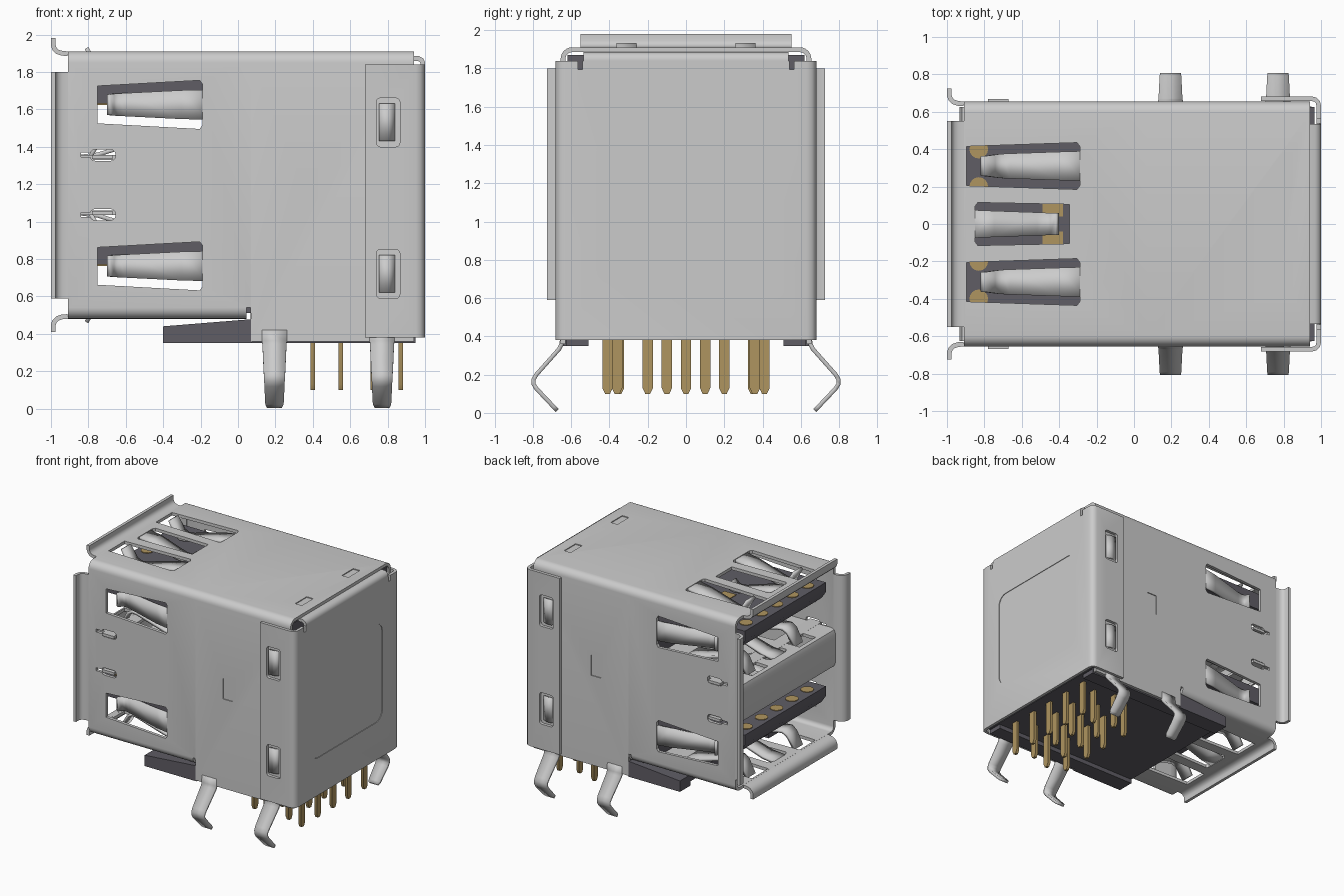
import bpy, bmesh, math
from mathutils import Vector

if "Cube" in bpy.data.objects:
    bpy.data.objects.remove(bpy.data.objects["Cube"])


def material(name, col):
    m = bpy.data.materials.new(name)
    m.diffuse_color = (*col, 1)
    m.use_nodes = True
    m.node_tree.nodes["Principled BSDF"].inputs["Base Color"].default_value = m.diffuse_color
    return m


STEEL = material("steel", (0.6, 0.6, 0.6))
PLASTIC = material("dark plastic", (0.115, 0.11, 0.13))
GOLD = material("gold", (0.43, 0.3, 0.115))
T = 0.025  # sheet thickness


def finish(name, bm, mat):
    bmesh.ops.recalc_face_normals(bm, faces=bm.faces)
    me = bpy.data.meshes.new(name)
    bm.to_mesh(me)
    bm.free()
    ob = bpy.data.objects.new(name, me)
    bpy.context.collection.objects.link(ob)
    me.materials.append(mat)
    return ob


def prism(name, pts, axis, lo, hi, mat=STEEL):
    """Extrude a 2D outline along an axis."""
    place = {'x': lambda a, b, c: (c, a, b), 'y': lambda a, b, c: (a, c, b),
             'z': lambda a, b, c: (a, b, c)}[axis]
    bm = bmesh.new()
    n = len(pts)
    A = [bm.verts.new(place(*p, lo)) for p in pts]
    B = [bm.verts.new(place(*p, hi)) for p in pts]
    bm.faces.new(A)
    bm.faces.new(B)
    for i in range(n):
        j = (i + 1) % n
        bm.faces.new((A[i], A[j], B[j], B[i]))
    return finish(name, bm, mat)


def box(name, x0, x1, y0, y1, z0, z1, mat=STEEL):
    return prism(name, [(x0, y0), (x1, y0), (x1, y1), (x0, y1)], 'z', z0, z1, mat)


def rounded(a0, b0, a1, b1, rt, rb, n=6):
    """Rounded rectangle with separate top and bottom radii."""
    out = []
    for ca, cb, r, start in ((a1, b1, rt, 0), (a0, b1, rt, 90), (a0, b0, rb, 180), (a1, b0, rb, 270)):
        ca += -r if ca == a1 else r
        cb += -r if cb == b1 else r
        for k in range(n + 1 if r else 1):
            t = math.radians(start + 90 * k / n)
            out.append((ca + r * math.cos(t), cb + r * math.sin(t)))
    return out


def ribbon(name, path, axis, lo, hi, t=T):
    """Bent sheet: thicken an open centre line and extrude it."""
    P = [Vector(p) for p in path]
    left, right = [], []
    for i, p in enumerate(P):
        d0 = (p - P[max(i - 1, 0)]).normalized()
        d1 = (P[min(i + 1, len(P) - 1)] - p).normalized()
        d = (d0 + d1).normalized()
        ref = d1 if d1.length else d0
        off = Vector((-d.y, d.x)) * (t / 2 / max(d.dot(ref), 0.5))
        left.append(tuple(p + off))
        right.append(tuple(p - off))
    return prism(name, left + right[::-1], axis, lo, hi)


def strip(name, rows, place):
    """Tapered bent strip from (along, depth, half width) rows."""
    bm = bmesh.new()
    V = [(bm.verts.new(place(a, d, -w)), bm.verts.new(place(a, d, w))) for a, d, w in rows]
    for (p, q), (r, s) in zip(V, V[1:]):
        bm.faces.new((p, q, s, r))
    ob = finish(name, bm, STEEL)
    m = ob.modifiers.new("thick", 'SOLIDIFY')
    m.thickness, m.offset = 0.022, 0
    return ob


def cut(ob, cutters):
    for c in cutters:
        m = ob.modifiers.new("cut", 'BOOLEAN')
        m.operation, m.solver, m.object = 'DIFFERENCE', 'EXACT', c
        bpy.context.view_layer.objects.active = ob
        bpy.ops.object.modifier_apply(modifier=m.name)


cutters = []


def cutter(ob):
    ob.hide_render = True
    cutters.append(ob)
    return ob


def slot(c, xe, xr, h0, h1, axis, lo, hi):
    s = 0.015 if xr > xe else -0.015
    return cutter(prism("cutter", [(xe, c - h0), (xr - s, c - h1), (xr, c - h1 + .02), (xr, c + h1 - .02),
                                   (xr - s, c + h1), (xe, c + h0)], axis, lo, hi))


# Shell: closed tube at the front, open-bottomed at the rear
front = prism("front_shell", rounded(-.655, .48, .655, 1.91, .06, .06), 'x', -.91, .07)
rear = prism("rear_shell", rounded(-.655, .36, .655, 1.91, .06, 0), 'x', .07, .94)
cut(front, [cutter(prism("cutter", rounded(-.63, .505, .63, 1.885, .035, .035), 'x', -1.2, 1.2))])
cut(rear, [cutter(prism("cutter", rounded(-.63, .2, .63, 1.885, .035, 0), 'x', -.2, 1.2))])

side_slots = [slot(c, -.75, -.19, .10, .13, 'y', -.8, .8) for c in (1.625, .762)]
flat_slots = [slot(.31 * s, -.895, -.29, .105, .125, 'z', .3, 2.1) for s in (-1, 1)]
flat_slots.append(slot(0, -.345, -.85, .105, .115, 'z', .3, 2.1))
tab_slots = [cutter(prism("cutter", rounded(-.79, z - .03, -.655, z + .03, .025, .025, 3), 'y', -.8, .8))
             for z in (1.355, 1.037)]
tab_slots += [cutter(box("cutter", -.84, -.78, -.8, .8, z - .012, z + .012)) for z in (1.356, 1.036)]
relief = cutter(box("cutter", .045, .066, -.8, .8, .4, .54))
cut(front, side_slots + flat_slots + tab_slots + [relief])

# Shallow latch dents on the sides and the top
dents = [cutter(box("cutter", .32, .41, *sorted((s * .648, s * .7)), 1.1, 1.27)) for s in (-1, 1)]
dents += [cutter(box("cutter", .79, .85, *sorted((s * .23, s * .38)), 1.903, 2)) for s in (-1, 1)]
cut(rear, dents)

# Flared mouth flanges
flare = [(-.91, 0), (-.94, .002), (-.965, .010), (-.981, .026), (-.988, .045), (-.988, .083)]
ribbon("top_flange", [(x, 1.8975 + d) for x, d in flare], 'y', -.55, .55)
ribbon("bottom_flange", [(x, .4925 - d) for x, d in flare], 'y', -.55, .55)
for s in (-1, 1):
    ribbon("side_flange", [(x, s * (.6425 + d)) for x, d in flare], 'z', .59, 1.8)

# Divider between the two ports, with tabs through the side walls
divider = ribbon("divider", [(0, 1.343), (-.89, 1.343), (-.91, 1.335), (-.92, 1.31), (-.92, 1.08),
                             (-.91, 1.055), (-.89, 1.047), (0, 1.047)], 'y', -.625, .625)
cut(divider, flat_slots)
for z in (1.345, 1.045):
    box("divider_tab", -.78, -.67, -.667, .667, z - .011, z + .011)

# Spring fingers in every slot
side_rows = [(-.17, 0, .08), (-.3, .02, .077), (-.6, .095, .062), (-.64, .1, .06), (-.67, .088, .058), (-.69, .05, .055)]
flat_rows = [(-.27, 0, .08), (-.4, .02, .076), (-.66, .09, .067), (-.71, .095, .065), (-.75, .07, .06), (-.81, -.03, .052)]
mid_rows = [(-.87, 0, .075), (-.75, .015, .07), (-.52, .085, .062), (-.47, .09, .06), (-.44, .08, .06), (-.41, .05, .06)]
for s in (-1, 1):
    for c in (1.625, .762):
        strip("side_spring", side_rows, lambda a, d, w: (a, s * (.643 - d), c + w))
for z, s in ((1.8975, -1), (.4925, 1), (1.343, 1), (1.047, -1)):
    for c in (-.31, .31):
        strip("outer_spring", flat_rows, lambda a, d, w: (a, c + w, z + s * d))
    strip("centre_spring", mid_rows, lambda a, d, w: (a, w, z + s * d))

# Rear cover wrapping round the sides, with latch windows
half = [(.68, .67), (.95, .67), (.97, .665), (.983, .652), (.988, .63)]
cover = ribbon("rear_cover", half + [(x, -y) for x, y in half[::-1]], 'z', .38, 1.84, .024)
windows = [cutter(prism("cutter", rounded(.74, z - .13, .865, z + .13, .02, .02, 3), 'y', -.8, .8))
           for z in (1.53, .72)]
notches = [cutter(box("cutter", .9, 1.1, s * .552 - .012, s * .552 + .012, 1.795, 1.9)) for s in (-1, 1)]
panel = cutter(prism("cutter", rounded(-.46, .69, .46, 1.5, .08, .08), 'x', .995, 1.1))
cut(cover, windows + notches + [panel])
ribbon("cover_top_fold", [(.9875, 1.84), (.9875, 1.85), (.98, 1.864), (.965, 1.872), (.9, 1.872)],
       'y', -.535, .535)
for s in (-1, 1):
    for z in (1.53, .72):
        strip("latch_tab", [(.835, .652, .1), (.8, .668, .1), (.755, .668, .1)],
              lambda a, d, w: (a, s * d, z + w))

# Board clip legs
leg_rows = [(.42, .645, .066), (.36, .65, .066), (.335, .662, .064), (.2, .782, .058), (.175, .797, .056),
            (.15, .797, .055), (.125, .78, .054), (.03, .69, .049), (.012, .672, .04)]
for x in (.195, .77):
    for s in (-1, 1):
        strip("clip_leg", leg_rows, lambda a, d, w: (x + w, s * d, a))

# Plastic housing, base rails and port tongues
box("housing", -.1, .93, -.62, .62, .51, 1.87, PLASTIC)
box("housing_floor", .068, .965, -.625, .625, .385, .53, PLASTIC)
wedge = [(-.4, .385), (.07, .385), (.07, .478), (-.4, .44)]
prism("base_wedge", wedge, 'y', -.65, .65, PLASTIC)
for s in (-1, 1):
    box("base_rail", -.4, .075, *sorted((s * .51, s * .65)), .35, .39, PLASTIC)
    box("rear_rail", .07, .95, *sorted((s * .51, s * .628)), .35, .39, PLASTIC)
for z in (1.63, .77):
    prism("port_tongue", [(-.91, z + .14), (-.91, z + .06), (-.87, z), (-.05, z), (-.05, z + .14)],
          'y', -.53, .53, PLASTIC)
    # Contacts on the tongue
    for y in (-.4, -.2, 0, .2, .4):
        disc = [(-.83 + .05 * math.cos(k * math.pi / 8), y + .05 * math.sin(k * math.pi / 8)) for k in range(16)]
        prism("round_contact", disc, 'z', z + .137, z + .145, GOLD)
    for y in (-.35, -.1, .1, .35):
        box("strip_contact", -.8, -.1, y - .04, y + .04, z - .008, z + .01, GOLD)
    for y in (-.085, .085):
        box("contact_pad", -.49, -.38, y - .045, y + .045, z + .137, z + .145, GOLD)

# Solder pins in four rows
for x, ys in ((.4, (-.35, -.1, .1, .35)), (.55, (-.41, -.2, 0, .2, .41)),
              (.72, (-.36, -.1, .1, .36)), (.87, (-.41, -.2, 0, .2, .41))):
    for y in ys:
        prism("solder_pin", [(y - .027, .45), (y - .027, .13), (y - .013, .1), (y + .013, .1),
                             (y + .027, .13), (y + .027, .45)], 'x', x - .012, x + .012, GOLD)

for c in cutters:
    bpy.data.objects.remove(c, do_unlink=True)
bpy.ops.object.select_all(action='SELECT')
bpy.context.view_layer.objects.active = front
bpy.ops.object.shade_smooth_by_angle(angle=math.radians(35))
